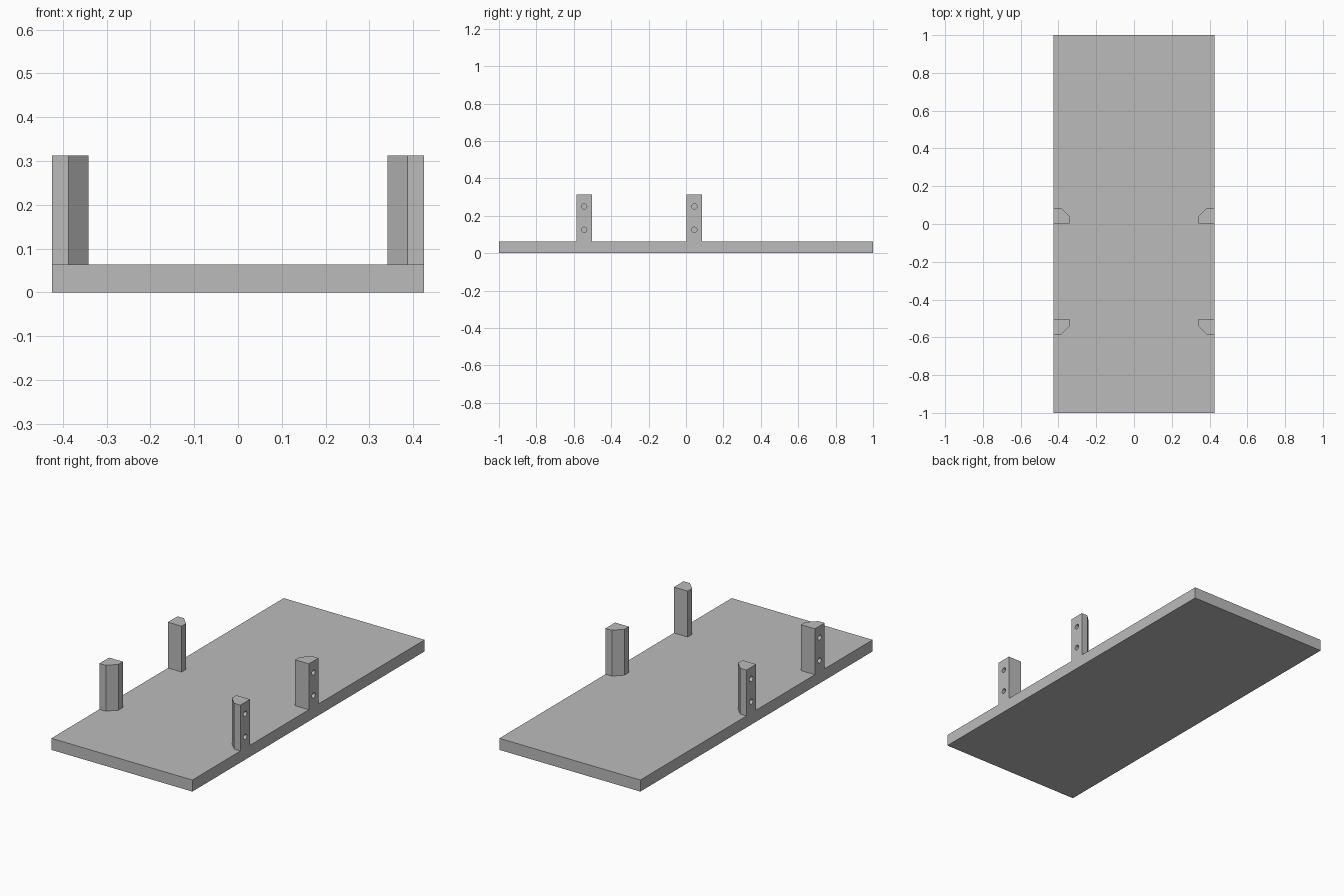
import bpy, bmesh
from mathutils import Matrix

cube = bpy.data.objects.get("Cube")
if cube:
    bpy.data.objects.remove(cube, do_unlink=True)

grey = bpy.data.materials.new("plain grey")
grey.use_nodes = True
grey.diffuse_color = (0.5, 0.5, 0.5, 1)
grey.node_tree.nodes["Principled BSDF"].inputs["Base Color"].default_value = grey.diffuse_color

HALF_W, PLATE_TOP, POST_TOP = 0.425, 0.063, 0.313
POST, CHAMFER = 0.083, 0.045
HOLE_R, HOLE_DEPTH = 0.014, 0.05


def add_object(name, bm):
    bmesh.ops.recalc_face_normals(bm, faces=bm.faces)
    mesh = bpy.data.meshes.new(name)
    bm.to_mesh(mesh)
    bm.free()
    mesh.materials.append(grey)
    obj = bpy.data.objects.new(name, mesh)
    bpy.context.collection.objects.link(obj)
    return obj


def prism(name, outline, z0, z1):
    bm = bmesh.new()
    face = bm.faces.new([bm.verts.new((x, y, z0)) for x, y in outline])
    top = bmesh.ops.extrude_face_region(bm, geom=[face])["geom"]
    verts = [v for v in top if isinstance(v, bmesh.types.BMVert)]
    bmesh.ops.translate(bm, verts=verts, vec=(0, 0, z1 - z0))
    return add_object(name, bm)


def post(name, side, y0, direction):
    """Corner-chamfered post with two blind holes in its outer face."""
    inner = HALF_W - POST
    outline = [(HALF_W, 0), (HALF_W, POST), (inner + CHAMFER, POST),
               (inner, POST - CHAMFER), (inner, 0)]
    obj = prism(name, [(side * x, y0 + direction * y) for x, y in outline],
                PLATE_TOP, POST_TOP)
    # Drill the holes
    bm = bmesh.new()
    for z in (0.125, 0.25):
        place = (Matrix.Translation((side * HALF_W, y0 + direction * POST / 2, z))
                 @ Matrix.Rotation(1.5707963, 4, "Y"))
        bmesh.ops.create_cone(bm, cap_ends=True, segments=32, radius1=HOLE_R,
                              radius2=HOLE_R, depth=2 * HOLE_DEPTH, matrix=place)
    drill = add_object("drill", bm)
    cut = obj.modifiers.new("holes", "BOOLEAN")
    cut.operation, cut.solver, cut.object = "DIFFERENCE", "EXACT", drill
    bpy.context.view_layer.update()
    drilled = obj.evaluated_get(bpy.context.evaluated_depsgraph_get())
    mesh = bpy.data.meshes.new_from_object(drilled)
    obj.modifiers.clear()
    obj.data = mesh
    bpy.data.objects.remove(drill, do_unlink=True)
    # Smooth only the curved hole walls
    bpy.ops.object.select_all(action="DESELECT")
    obj.select_set(True)
    bpy.context.view_layer.objects.active = obj
    bpy.ops.object.shade_smooth_by_angle(angle=0.5)


# Base plate
prism("base_plate", [(-HALF_W, -1), (HALF_W, -1), (HALF_W, 1), (-HALF_W, 1)], 0, PLATE_TOP)

# Posts, chamfers facing away from each other along the plate
for side, label in ((1, "left"), (-1, "right")):
    post(f"rear_{label}_post", side, 0.003, 1)
    post(f"front_{label}_post", side, -0.503, -1)
